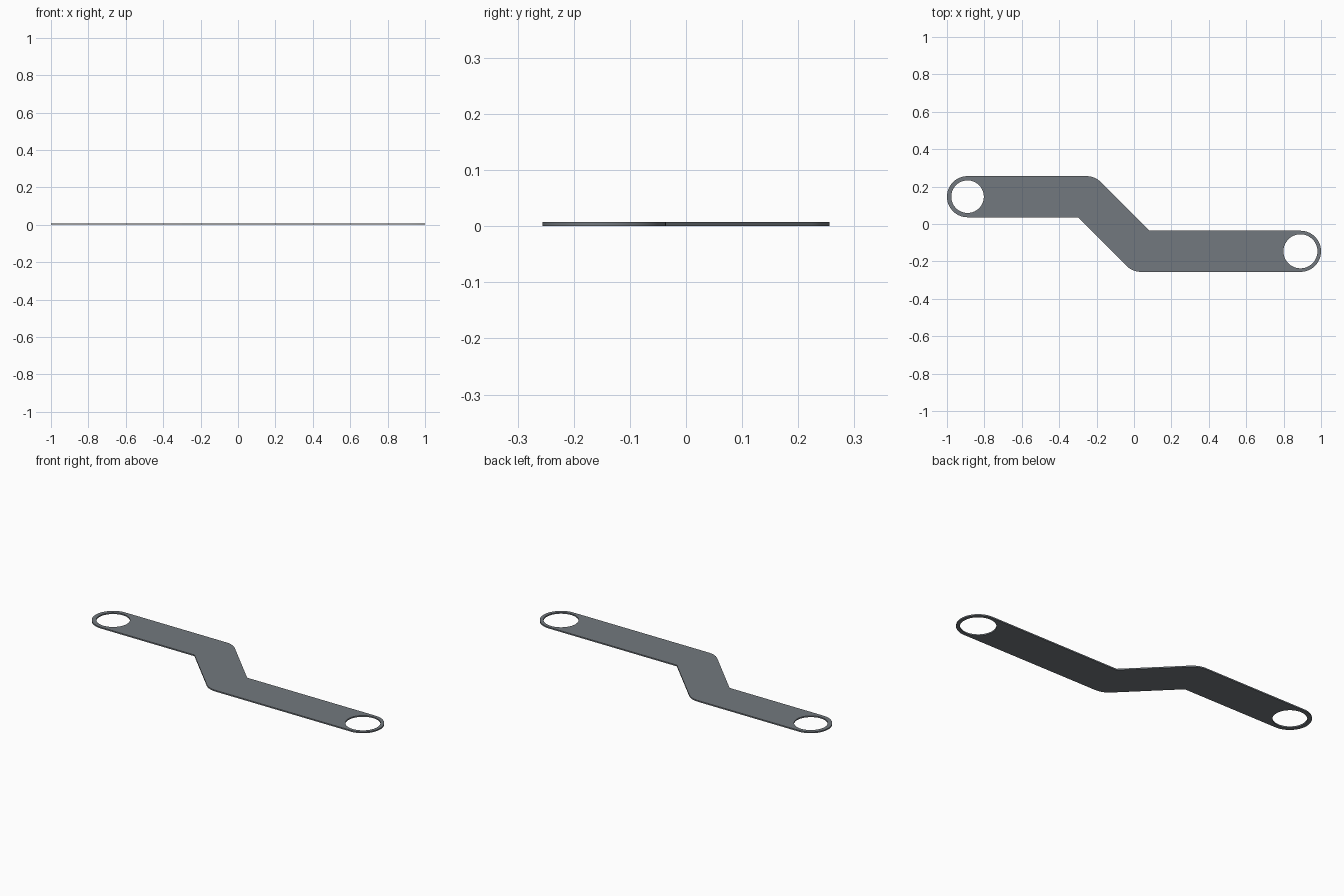
import bpy, bmesh
from math import cos, sin, radians

if "Cube" in bpy.data.objects:
    bpy.data.objects.remove(bpy.data.objects["Cube"])

R = 0.11            # half width of the bar and end radius
Y = 0.146           # offset of each arm from the centre line
END = 0.89          # pin centre in x
THICK = 0.0075
BEND_L, BEND_R = -0.2545, 0.0375


def arc(cx, cy, r, a0, a1, n):
    """Points on an arc, both ends included."""
    return [(cx + r * cos(radians(a0 + (a1 - a0) * i / n)),
             cy + r * sin(radians(a0 + (a1 - a0) * i / n))) for i in range(n + 1)]


K = R * (2 ** 0.5 - 1)   # inner mitre offset of a 45 degree bend

# Outer outline, clockwise from the left end
outline = (arc(-END, Y, R, 270, 90, 40)
           + arc(BEND_L, Y, R, 90, 45, 10)
           + [(BEND_R + K, -Y + R)]
           + arc(END, -Y, R, 90, -90, 40)
           + arc(BEND_R, -Y, R, 270, 225, 10)
           + [(BEND_L - K, Y - R)])

# Round holes in both ends
holes = [arc(-END, Y, 0.087, 0, 360, 64)[:-1],
         arc(END, -Y, 0.091, 0, 360, 64)[:-1]]

bm = bmesh.new()
for loop in [outline] + holes:
    vs = [bm.verts.new((x, y, 0)) for x, y in loop]
    for a, b in zip(vs, vs[1:] + vs[:1]):
        bm.edges.new((a, b))
bmesh.ops.triangle_fill(bm, use_beauty=True, edges=bm.edges[:], normal=(0, 0, 1))

# Extrude the flat profile to a thin plate
ext = bmesh.ops.extrude_face_region(bm, geom=bm.faces[:], use_keep_orig=True)
top = [g for g in ext["geom"] if isinstance(g, bmesh.types.BMVert)]
bmesh.ops.translate(bm, vec=(0, 0, THICK), verts=top)
bmesh.ops.recalc_face_normals(bm, faces=bm.faces[:])

mesh = bpy.data.meshes.new("offset_link_plate")
bm.to_mesh(mesh)
bm.free()
plate = bpy.data.objects.new("offset_link_plate", mesh)
bpy.context.collection.objects.link(plate)

mat = bpy.data.materials.new("dark_steel")
mat.diffuse_color = (0.17, 0.19, 0.21, 1)
mat.use_nodes = True
mat.node_tree.nodes["Principled BSDF"].inputs["Base Color"].default_value = mat.diffuse_color
mesh.materials.append(mat)

bpy.context.view_layer.objects.active = plate
plate.select_set(True)
bpy.ops.object.shade_smooth_by_angle(angle=radians(30))
